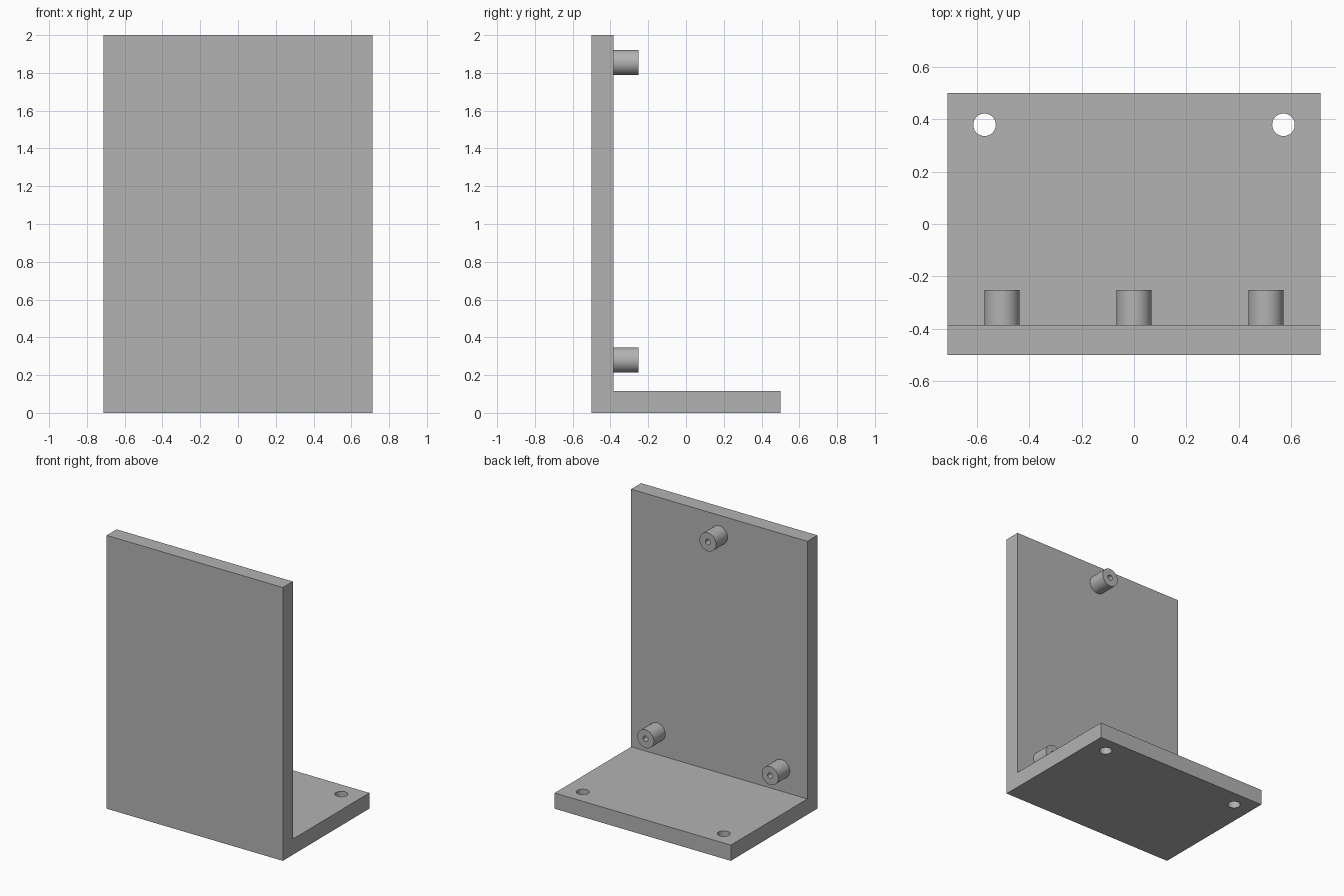
import bpy, bmesh, math
from mathutils import Matrix, Vector

cube = bpy.data.objects.get("Cube")
if cube:
    bpy.data.objects.remove(cube, do_unlink=True)

HALF_W, HALF_D, HEIGHT, THICK = 0.713, 0.5, 2.0, 0.115
WALL_Y = -HALF_D + THICK

grey = bpy.data.materials.new("plain_grey")
grey.use_nodes = True
grey.diffuse_color = (0.45, 0.45, 0.45, 1)
grey.node_tree.nodes["Principled BSDF"].inputs["Base Color"].default_value = grey.diffuse_color


def add_object(name, bm):
    bmesh.ops.recalc_face_normals(bm, faces=bm.faces)
    mesh = bpy.data.meshes.new(name)
    bm.to_mesh(mesh)
    bm.free()
    obj = bpy.data.objects.new(name, mesh)
    bpy.context.collection.objects.link(obj)
    mesh.materials.append(grey)
    return obj


def smooth(obj):
    bpy.ops.object.select_all(action="DESELECT")
    obj.select_set(True)
    bpy.context.view_layer.objects.active = obj
    bpy.ops.object.shade_smooth_by_angle(angle=math.radians(30))


# L-shaped bracket: side profile extruded across the width
bm = bmesh.new()
profile = [(-HALF_D, 0), (HALF_D, 0), (HALF_D, THICK),
           (WALL_Y, THICK), (WALL_Y, HEIGHT), (-HALF_D, HEIGHT)]
face = bm.faces.new([bm.verts.new((-HALF_W, y, z)) for y, z in profile])
ext = bmesh.ops.extrude_face_region(bm, geom=[face])
bmesh.ops.translate(bm, vec=(2 * HALF_W, 0, 0),
                    verts=[v for v in ext["geom"] if isinstance(v, bmesh.types.BMVert)])
bracket = add_object("bracket", bm)

# Mounting holes through the base
bm = bmesh.new()
for x in (-0.571, 0.571):
    bmesh.ops.create_cone(bm, cap_ends=True, segments=48, radius1=0.043, radius2=0.043,
                          depth=3 * THICK, matrix=Matrix.Translation((x, 0.379, THICK / 2)))
cutter = add_object("hole_cutter", bm)
cutter.hide_render = True
cut = bracket.modifiers.new("mounting_holes", "BOOLEAN")
cut.operation, cut.solver, cut.object = "DIFFERENCE", "EXACT", cutter
bpy.context.view_layer.objects.active = bracket
bpy.ops.object.modifier_apply(modifier=cut.name)
bpy.data.objects.remove(cutter, do_unlink=True)
smooth(bracket)


# Hollow standoffs on the back of the wall
def standoff(name, x, z, outer=0.067, bore=0.02, end=-0.252):
    bm = bmesh.new()
    ring = [(bore, WALL_Y), (outer, WALL_Y), (outer, end), (bore, end)]
    verts = [bm.verts.new((r, y, 0)) for r, y in ring]
    edges = [bm.edges.new((verts[i], verts[(i + 1) % 4])) for i in range(4)]
    bmesh.ops.spin(bm, geom=verts + edges, cent=(0, 0, 0), axis=(0, 1, 0),
                   angle=2 * math.pi, steps=48, use_merge=True)
    bmesh.ops.remove_doubles(bm, verts=bm.verts, dist=0.0001)
    bmesh.ops.translate(bm, vec=Vector((x, 0, z)), verts=bm.verts)
    smooth(add_object(name, bm))


standoff("lower_left_standoff", 0.504, 0.28)
standoff("lower_right_standoff", -0.504, 0.28)
standoff("upper_standoff", 0, 1.855)
